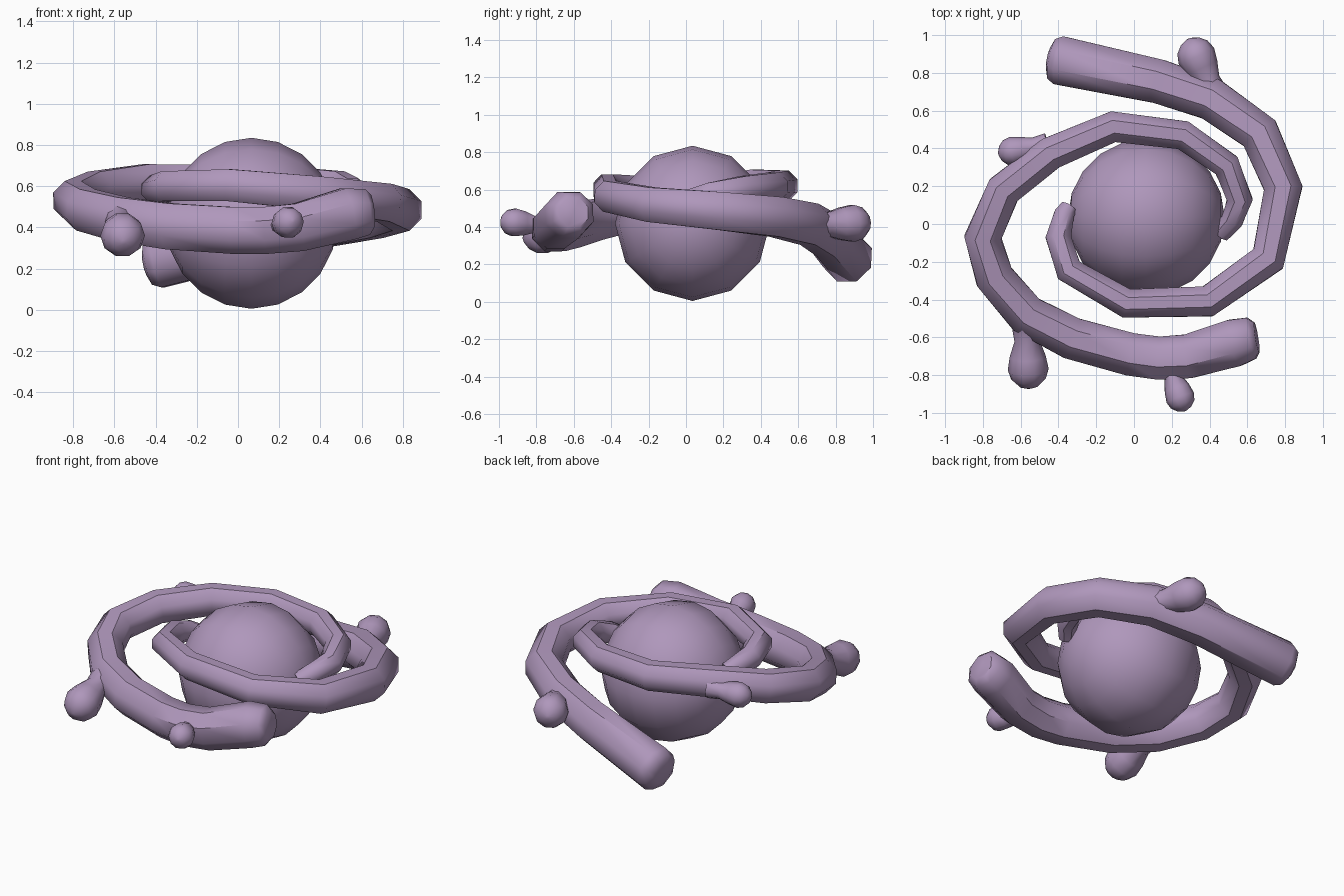
import bpy, bmesh, math
from mathutils import Vector, Matrix

if "Cube" in bpy.data.objects:
    bpy.data.objects.remove(bpy.data.objects["Cube"])

mat = bpy.data.materials.new("mauve")
mat.diffuse_color = (0.43, 0.31, 0.50, 1)
mat.use_nodes = True
mat.node_tree.nodes["Principled BSDF"].inputs["Base Color"].default_value = mat.diffuse_color


def finish(name, bm, angle):
    bmesh.ops.recalc_face_normals(bm, faces=bm.faces)
    me = bpy.data.meshes.new(name)
    bm.to_mesh(me)
    bm.free()
    ob = bpy.data.objects.new(name, me)
    bpy.context.collection.objects.link(ob)
    me.materials.append(mat)
    bpy.ops.object.select_all(action='DESELECT')
    ob.select_set(True)
    bpy.context.view_layer.objects.active = ob
    bpy.ops.object.shade_smooth_by_angle(angle=math.radians(angle))
    return ob


def tube(name, pts, sides=8, angle=45):
    """Sweep a ring along (x, y, z, radius) points and cap both ends."""
    bm = bmesh.new()
    P = [Vector(p[:3]) for p in pts]
    prev = None
    for i, p in enumerate(P):
        t = Vector()
        if i:
            t += (p - P[i - 1]).normalized()
        if i < len(P) - 1:
            t += (P[i + 1] - p).normalized()
        t.normalize()
        u = Vector((0, 0, 1)) - t * t.z
        u.normalize()
        v = t.cross(u)
        ring = []
        for k in range(sides):
            a = 2 * math.pi * (k + 0.5) / sides
            r = pts[i][3] / math.cos(math.pi / sides) ** 0.6
            ring.append(bm.verts.new(p + (u * math.cos(a) + v * math.sin(a)) * r))
        if prev:
            for k in range(sides):
                j = (k + 1) % sides
                bm.faces.new((prev[k], prev[j], ring[j], ring[k]))
        else:
            bm.faces.new(ring[::-1])
        prev = ring
    bm.faces.new(prev)
    return finish(name, bm, angle)


def knob(name, root, centre, neck, r):
    """Narrow stem that swells into a rounded ball end."""
    a, c = Vector(root), Vector(centre)
    d = (c - a).normalized()
    L = (c - a).length
    steps = [(0, neck * 1.2), (L * 0.4, neck), (L * 0.72, r * 0.88), (L, r),
             (L + r * 0.5, r * 0.85), (L + r * 0.85, r * 0.5), (L + r, r * 0.1)]
    tube(name, [(*(a + d * s), q) for s, q in steps], 10, 80)


# Central ball, poles along x
bm = bmesh.new()
bmesh.ops.create_uvsphere(bm, u_segments=12, v_segments=10, radius=0.415,
                          matrix=Matrix.Translation((0.065, 0.035, 0.42))
                          @ Matrix.Rotation(math.pi / 2, 4, 'Y'))
finish("ball", bm, 60)

# Spiral arm sweeping round the back and left to the front
tube("left_arm", [
    (0.46, -0.05, 0.50, 0.05), (0.52, 0.02, 0.54, 0.06), (0.56, 0.13, 0.57, 0.07),
    (0.49, 0.31, 0.60, 0.075), (0.26, 0.47, 0.615, 0.08), (-0.11, 0.515, 0.62, 0.085),
    (-0.44, 0.375, 0.62, 0.09), (-0.69, 0.18, 0.58, 0.095), (-0.80, -0.07, 0.53, 0.10),
    (-0.74, -0.28, 0.485, 0.105), (-0.57, -0.48, 0.44, 0.11), (-0.33, -0.605, 0.405, 0.115),
    (-0.02, -0.69, 0.385, 0.117), (0.13, -0.71, 0.385, 0.118), (0.29, -0.70, 0.40, 0.12),
    (0.53, -0.63, 0.465, 0.13), (0.62, -0.605, 0.475, 0.115), (0.65, -0.60, 0.478, 0.08)])

# Spiral arm sweeping round the front and right to the back
tube("right_arm", [
    (-0.345, 0.09, 0.55, 0.045), (-0.37, 0.05, 0.565, 0.055), (-0.40, -0.07, 0.585, 0.07),
    (-0.345, -0.245, 0.60, 0.075), (-0.04, -0.42, 0.605, 0.08), (0.39, -0.41, 0.565, 0.085),
    (0.71, -0.185, 0.52, 0.095), (0.79, 0.19, 0.485, 0.105), (0.665, 0.48, 0.455, 0.11),
    (0.41, 0.66, 0.415, 0.115), (0.13, 0.755, 0.355, 0.12), (-0.39, 0.865, 0.235, 0.133),
    (-0.43, 0.873, 0.226, 0.11), (-0.45, 0.877, 0.222, 0.06)])

# Knobs budding from the arms
knob("back_right_knob", (0.43, 0.67, 0.41), (0.33, 0.89, 0.42), 0.065, 0.10)
knob("back_left_knob", (-0.46, 0.42, 0.60), (-0.645, 0.385, 0.59), 0.05, 0.075)
knob("front_left_knob", (-0.57, -0.52, 0.44), (-0.56, -0.77, 0.36), 0.065, 0.105)
knob("front_right_knob", (0.18, -0.74, 0.405), (0.245, -0.92, 0.425), 0.045, 0.075)
